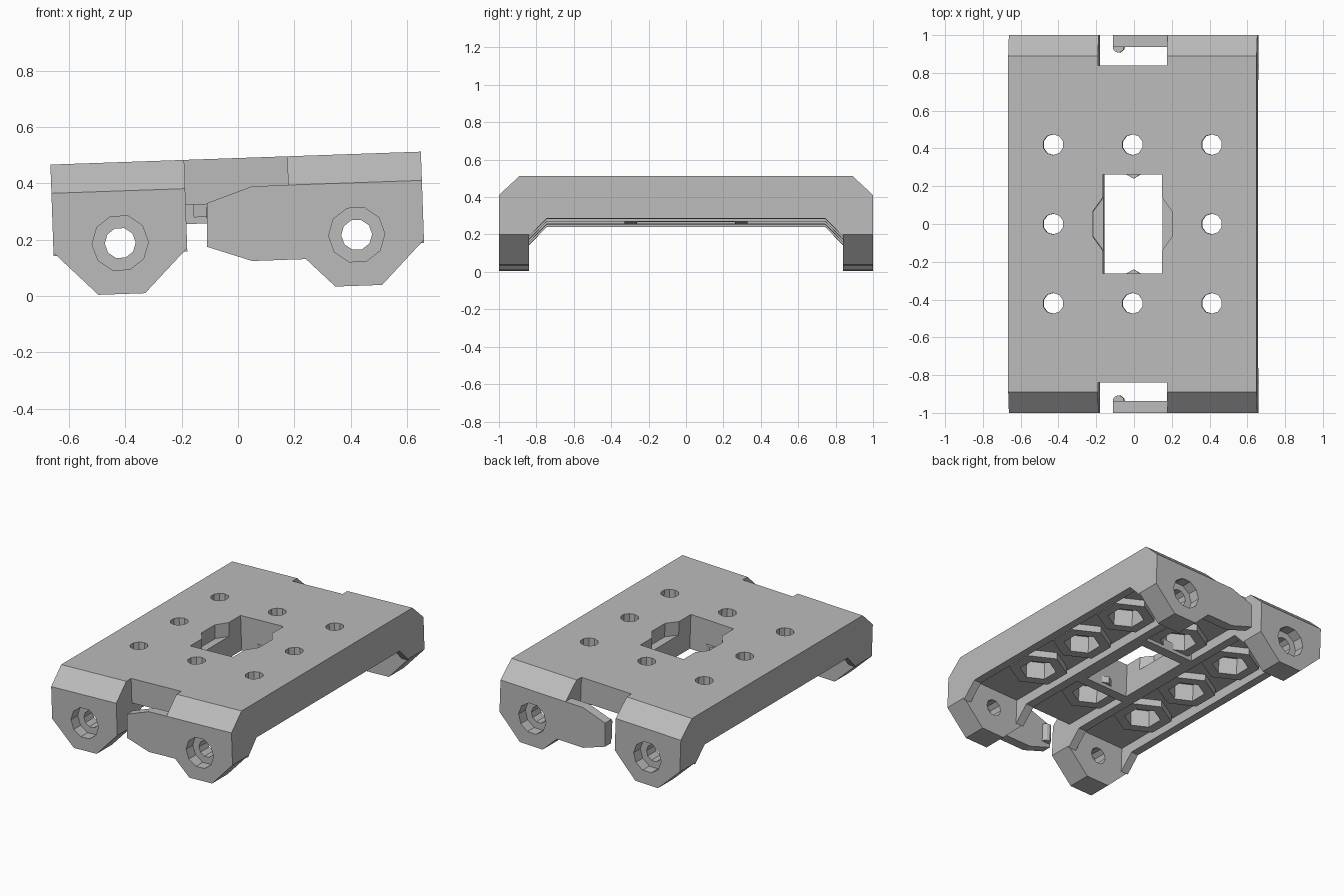
import bpy, bmesh
from math import cos, sin, pi, radians
from mathutils import Matrix, Vector

if "Cube" in bpy.data.objects:
    bpy.data.objects.remove(bpy.data.objects["Cube"])

grey = bpy.data.materials.new("plain grey")
grey.use_nodes = True
colour = (0.5, 0.5, 0.5, 1)
grey.diffuse_color = colour
grey.node_tree.nodes["Principled BSDF"].inputs["Base Color"].default_value = colour

# The whole piece leans slightly sideways
PIVOT = Vector((0, 0, 0.25))
TILT = (Matrix.Translation(PIVOT) @ Matrix.Rotation(radians(-2), 4, 'Y')
        @ Matrix.Translation(-PIVOT))
parts = []


def prism(name, pts, axis, a, b, part=True):
    """Extrude a 2D outline along an axis from a to b."""
    place = {'x': lambda p, h: (h, p[0], p[1]),
             'y': lambda p, h: (p[0], h, p[1]),
             'z': lambda p, h: (p[0], p[1], h)}[axis]
    bm = bmesh.new()
    low = [bm.verts.new(place(p, a)) for p in pts]
    high = [bm.verts.new(place(p, b)) for p in pts]
    bm.faces.new(low)
    bm.faces.new(high)
    for i in range(len(pts)):
        j = (i + 1) % len(pts)
        bm.faces.new((low[i], low[j], high[j], high[i]))
    bmesh.ops.recalc_face_normals(bm, faces=bm.faces)
    mesh = bpy.data.meshes.new(name)
    bm.to_mesh(mesh)
    bm.free()
    mesh.materials.append(grey)
    ob = bpy.data.objects.new(name, mesh)
    bpy.context.scene.collection.objects.link(ob)
    if part:
        parts.append(ob)
    return ob


def ring(cx, cy, r, n, start=0.0):
    return [(cx + r * cos(start + 2 * pi * i / n),
             cy + r * sin(start + 2 * pi * i / n)) for i in range(n)]


def rect(x0, x1, y0, y1):
    return [(x0, y0), (x1, y0), (x1, y1), (x0, y1)]


def cut(target, pts, axis, a, b):
    """Subtract an extruded outline from a part."""
    tool = prism("cutter", pts, axis, a, b, False)
    tool.hide_render = True
    mod = target.modifiers.new("cut", 'BOOLEAN')
    mod.operation, mod.solver, mod.object = 'DIFFERENCE', 'EXACT', tool
    dg = bpy.context.evaluated_depsgraph_get()
    mesh = bpy.data.meshes.new_from_object(target.evaluated_get(dg))
    target.modifiers.clear()
    target.data = mesh
    bpy.data.objects.remove(tool)


def mirrored(half):
    return half + [(-u, v) for u, v in reversed(half)]


TOP, FLOOR, RAIL, SHOULDER = 0.49, 0.33, 0.262, 0.388

# Deck with bevelled ends
deck = prism("deck", mirrored([(0.89, TOP), (1, SHOULDER), (0.84, SHOULDER),
                               (0.84, FLOOR)]), 'x', -0.658, 0.658)
for s in (-1, 1):
    cut(deck, rect(-0.183, 0.183, *sorted((0.84 * s, 1.1 * s))), 'z', 0.2, 0.6)

# Round recess and window in the middle of the deck
cut(deck, ring(0, 0, 0.22, 10, pi / 10), 'z', 0.40, 0.6)
cut(deck, rect(-0.157, 0.157, -0.263, 0.263), 'z', 0.2, 0.6)

# Bolt holes with nut bosses underneath
for x in (-0.42, 0, 0.42):
    for y in (-0.42, 0, 0.42):
        if x == 0 and y == 0:
            continue
        cut(deck, ring(x, y, 0.055, 10, pi / 10), 'z', 0.2, 0.6)
        cut(deck, ring(x, y, 0.112, 6, pi / 6), 'z', 0.25, 0.40)
        boss = prism("nut_boss", ring(x, y, 0.18, 6, pi / 6), 'z', 0.285, FLOOR)
        cut(boss, ring(x, y, 0.112, 6, pi / 6), 'z', 0.2, 0.4)

# Long rails under the deck, sloping down into the legs
rail = mirrored([(0.84, FLOOR), (0.84, 0.165), (0.745, RAIL)])
for s in (-1, 1):
    for inner, outer in ((0.183, 0.24), (0.605, 0.658)):
        prism("rail", rail, 'x', inner * s, outer * s)
    # Frame around the window
    prism("window_side", rect(*sorted((0.157 * s, 0.183 * s)), -0.33, 0.33),
          'z', RAIL, FLOOR)
    prism("window_end", rect(-0.157, 0.157, *sorted((0.263 * s, 0.33 * s))),
          'z', RAIL, FLOOR)

# Legs with stepped bolt holes, latch tongues between them
leg = [(0.183, SHOULDER), (0.183, 0.177), (0.338, 0.022), (0.504, 0.022),
       (0.658, 0.177), (0.658, SHOULDER)]
tongue = [(0.183, SHOULDER), (0.055, SHOULDER), (-0.107, 0.334),
          (-0.113, 0.179), (0.046, 0.123), (0.237, 0.123), (0.183, 0.177)]
for end in (-1, 1):
    for side in (-1, 1):
        ob = prism("leg", [(x * side, z) for x, z in leg], 'y', 0.84 * end, end)
        cut(ob, ring(0.42 * side, 0.203, 0.055, 10), 'y', 0.7 * end, 1.1 * end)
        cut(ob, ring(0.42 * side, 0.203, 0.1, 10), 'y', 0.93 * end, 1.1 * end)
    prism("latch_tongue", tongue, 'y', 0.937 * end, end)
    prism("latch_bump", ring(-0.08, 0.937 * end, 0.03, 12), 'z', 0.20, 0.32)

for ob in parts:
    ob.data.transform(TILT)
    ob.data.update()
